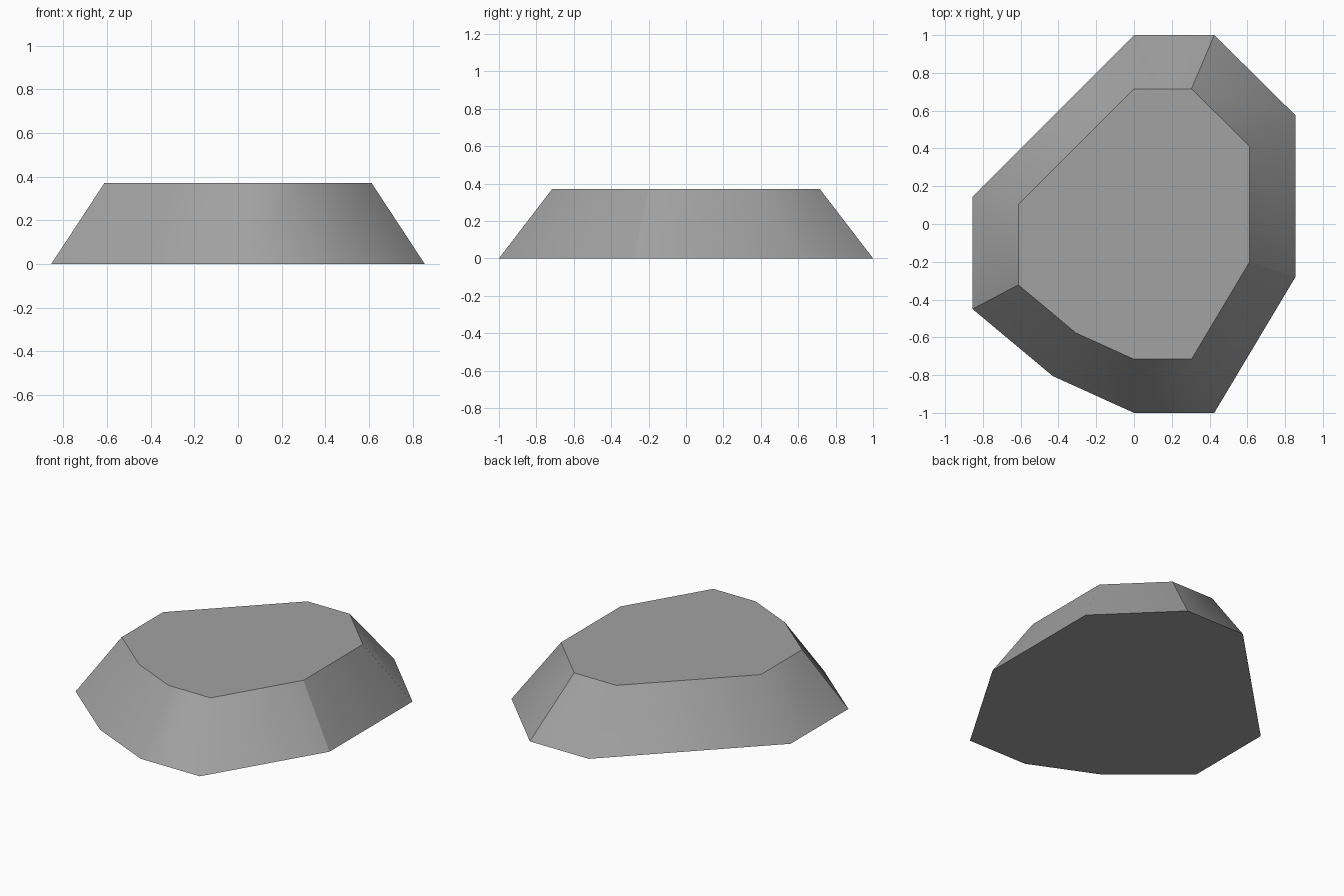
import bpy
import bmesh

cube = bpy.data.objects.get("Cube")
if cube:
    bpy.data.objects.remove(cube, do_unlink=True)

# Ground outline of the slab, counter-clockwise
OUTLINE = [(0.425, 1), (0, 1), (-0.855, 0.145), (-0.855, -0.45), (-0.43, -0.805),
           (0, -1), (0.425, -1), (0.855, -0.28), (0.855, 0.575)]
HEIGHT = 0.37
TAPER = 0.716
HARD_CORNERS = {0, 3, 7}  # corners where the smooth wall breaks

stone = bpy.data.materials.new("stone grey")
stone.use_nodes = True
colour = (0.36, 0.36, 0.36, 1)
stone.diffuse_color = colour
stone.node_tree.nodes["Principled BSDF"].inputs["Base Color"].default_value = colour

# Flat base and tapered flat top
bm = bmesh.new()
base = [bm.verts.new((x, y, 0)) for x, y in OUTLINE]
top = [bm.verts.new((x * TAPER, y * TAPER, HEIGHT)) for x, y in OUTLINE]
caps = [bm.faces.new(base[::-1]), bm.faces.new(top)]

# Sloping walls, smooth around the side
count = len(OUTLINE)
for i in range(count):
    j = (i + 1) % count
    bm.faces.new((base[i], base[j], top[j], top[i])).smooth = True

# Crisp rims and wall breaks
for cap in caps:
    for edge in cap.edges:
        edge.smooth = False
for i in HARD_CORNERS:
    bm.edges.get((base[i], top[i])).smooth = False

mesh = bpy.data.meshes.new("rock_slab")
bm.to_mesh(mesh)
bm.free()
mesh.materials.append(stone)
rock = bpy.data.objects.new("rock_slab", mesh)
bpy.context.collection.objects.link(rock)
